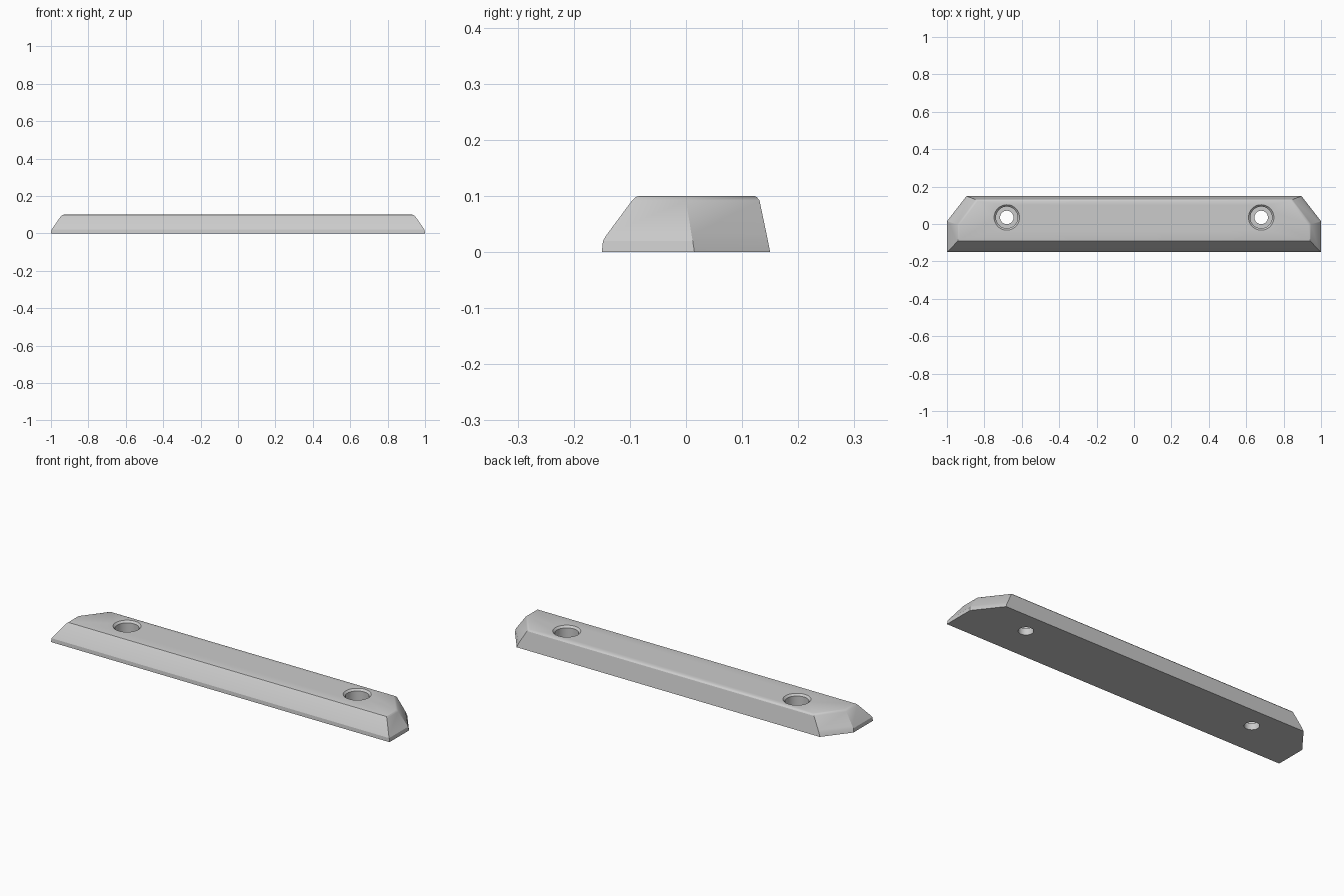
import bpy, bmesh, math

cube = bpy.data.objects.get("Cube")
if cube:
    bpy.data.objects.remove(cube)

grey = bpy.data.materials.new("light grey")
grey.use_nodes = True
grey.diffuse_color = (0.6, 0.6, 0.6, 1)
grey.node_tree.nodes["Principled BSDF"].inputs["Base Color"].default_value = (0.6, 0.6, 0.6, 1)


def make_object(name, bm):
    bmesh.ops.recalc_face_normals(bm, faces=bm.faces)
    mesh = bpy.data.meshes.new(name)
    bm.to_mesh(mesh)
    bm.free()
    mesh.materials.append(grey)
    obj = bpy.data.objects.new(name, mesh)
    bpy.context.collection.objects.link(obj)
    return obj


def loft(name, loops):
    """Skin equal-length rings and cap both ends."""
    bm = bmesh.new()
    rings = [[bm.verts.new(p) for p in loop] for loop in loops]
    for low, high in zip(rings, rings[1:]):
        for i in range(len(low)):
            j = (i + 1) % len(low)
            bm.faces.new((low[i], low[j], high[j], high[i]))
    bm.faces.new(rings[0])
    bm.faces.new(rings[-1])
    return make_object(name, bm)


def outline(z, front, end, corner_y, back_x, back):
    half = [(end, front), (end, corner_y), (back_x, back)]
    return [(x, y, z) for x, y in half] + [(-x, y, z) for x, y in reversed(half)]


def circle(x, y, z, r, n=48):
    return [(x + r * math.cos(math.tau * i / n), y + r * math.sin(math.tau * i / n), z)
            for i in range(n)]


# Tapered bar with clipped back corners, a low front lip and eased top edges
bar = loft("bar", [
    outline(0.0, -0.15, 1.0, 0.015, 0.895, 0.15),
    outline(0.02, -0.148, 0.997, 0.012, 0.888, 0.146),
    outline(0.03, -0.142, 0.99, 0.01, 0.882, 0.144),
    outline(0.092, -0.096, 0.947, 0.0, 0.848, 0.131),
    outline(0.098, -0.09, 0.94, -0.002, 0.842, 0.126),
    outline(0.1, -0.083, 0.932, -0.004, 0.836, 0.122),
])

# Counterbored screw holes
for side, x in (("left", 0.68), ("right", -0.68)):
    profile = [(-0.02, 0.036), (0.035, 0.036), (0.035, 0.058),
               (0.09, 0.058), (0.1, 0.068), (0.12, 0.068)]
    cutter = loft(side + "_hole_cutter", [circle(x, 0.035, z, r) for z, r in profile])
    cutter.hide_render = True
    cutter.hide_set(True)
    cut = bar.modifiers.new(side + "_screw_hole", "BOOLEAN")
    cut.operation = "DIFFERENCE"
    cut.solver = "EXACT"
    cut.object = cutter

# Apply the cuts and smooth the rounded areas
bpy.context.view_layer.objects.active = bar
bar.select_set(True)
for name in [m.name for m in bar.modifiers]:
    bpy.ops.object.modifier_apply(modifier=name)
for obj in [o for o in bpy.data.objects if o.name.endswith("_hole_cutter")]:
    bpy.data.objects.remove(obj)
bpy.ops.object.shade_smooth_by_angle(angle=math.radians(25))
